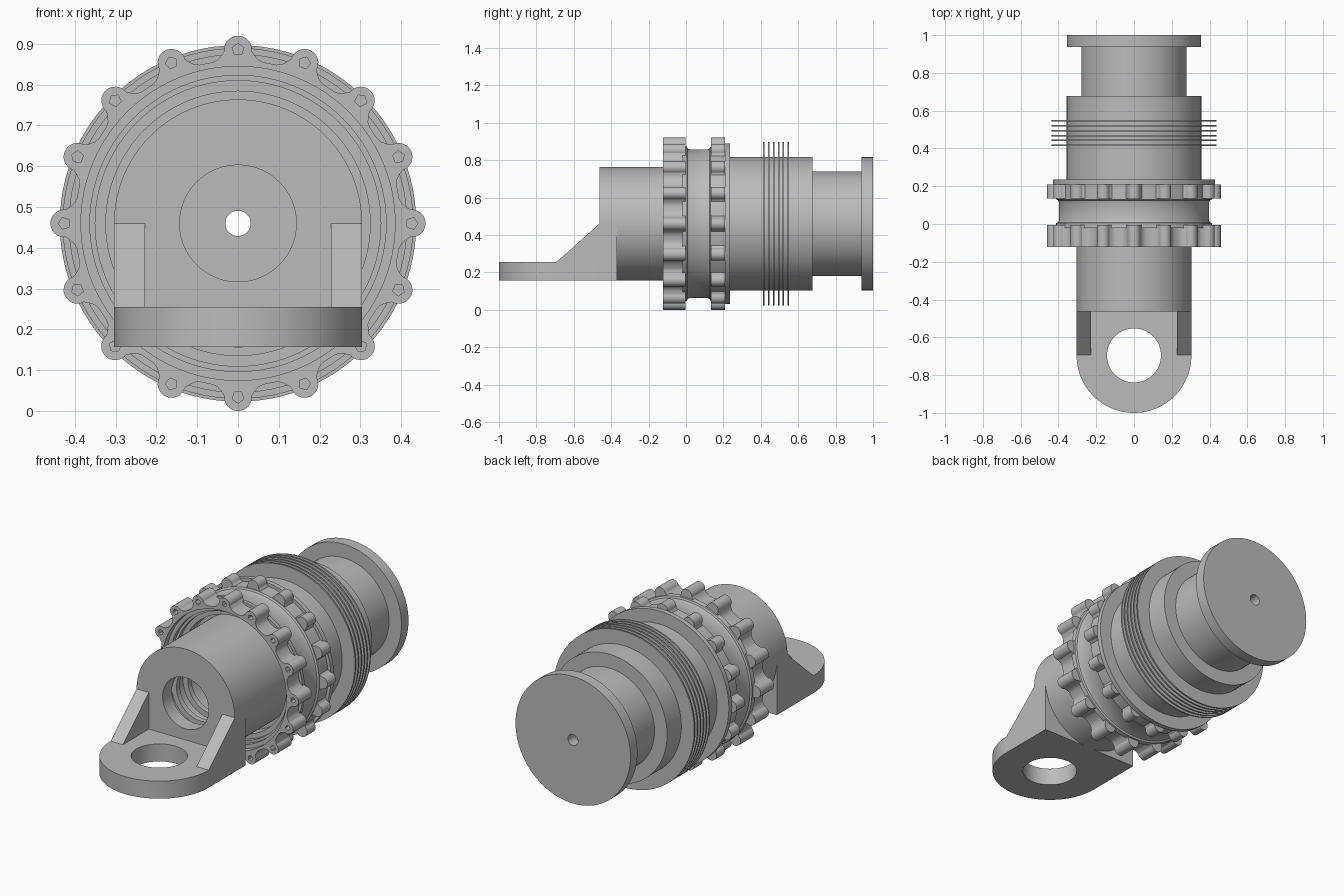
import bpy, bmesh
from math import sin, cos, pi, tau, radians
from mathutils import Vector, Matrix

if "Cube" in bpy.data.objects:
    bpy.data.objects.remove(bpy.data.objects["Cube"], do_unlink=True)

AXIS_Z = 0.46      # height of the main axis, which runs along y
SEG = 96
LOBES = 16

steel = bpy.data.materials.new("steel_grey")
steel.use_nodes = True
GREY = (0.5, 0.5, 0.5, 1)
steel.diffuse_color = GREY
steel.node_tree.nodes["Principled BSDF"].inputs["Base Color"].default_value = GREY


def finish(name, bm):
    bmesh.ops.recalc_face_normals(bm, faces=bm.faces)
    mesh = bpy.data.meshes.new(name)
    bm.to_mesh(mesh)
    bm.free()
    mesh.materials.append(steel)
    ob = bpy.data.objects.new(name, mesh)
    bpy.context.collection.objects.link(ob)
    return ob


def activate(ob):
    bpy.ops.object.select_all(action='DESELECT')
    ob.select_set(True)
    bpy.context.view_layer.objects.active = ob


def lathe(name, profile):
    """Revolve a closed (y, radius) profile about the main axis."""
    bm = bmesh.new()
    rings = []
    for i in range(SEG):
        a = tau * i / SEG
        rings.append([bm.verts.new((r * cos(a), y, AXIS_Z + r * sin(a))) for y, r in profile])
    n = len(profile)
    for i in range(SEG):
        p, q = rings[i], rings[(i + 1) % SEG]
        for j in range(n):
            k = (j + 1) % n
            bm.faces.new((p[j], p[k], q[k], q[j]))
    return finish(name, bm)


def prism(name, points, normal, lo, hi):
    """Extrude a 2D outline along x, y or z from lo to hi."""
    place = {'x': lambda u, v, d: (d, u, v),
             'y': lambda u, v, d: (u, d, v),
             'z': lambda u, v, d: (u, v, d)}[normal]
    bm = bmesh.new()
    a = [bm.verts.new(place(u, v, lo)) for u, v in points]
    b = [bm.verts.new(place(u, v, hi)) for u, v in points]
    bm.faces.new(a)
    bm.faces.new(b)
    for i in range(len(a)):
        k = (i + 1) % len(a)
        bm.faces.new((a[i], a[k], b[k], b[i]))
    return finish(name, bm)


def circle(cx, cy, r, n, start=0.0):
    return [(cx + r * cos(start + tau * i / n), cy + r * sin(start + tau * i / n)) for i in range(n)]


def cut(ob, cutter):
    mod = ob.modifiers.new("cut", 'BOOLEAN')
    mod.operation = 'DIFFERENCE'
    mod.solver = 'EXACT'
    mod.object = cutter
    activate(ob)
    bpy.ops.object.modifier_apply(modifier=mod.name)
    bpy.data.objects.remove(cutter, do_unlink=True)


def lobed_outline():
    """Scalloped ring outline with round bosses and hollow valleys."""
    pts = []
    for i in range(LOBES):
        a = tau * i / LOBES
        valley = [(0.155, 0.400), (0.125, 0.404), (0.100, 0.413)]
        local = [(r, -t) for t, r in valley]
        for j in range(13):
            t = radians(-96 + 16 * j)
            x, y = 0.426 + 0.034 * cos(t), 0.034 * sin(t)
            local.append((Vector((x, y)).length, Vector((1, 0)).angle_signed(Vector((x, y))) * -1))
        local += [(r, t) for t, r in reversed(valley)]
        pts += [(r * cos(a + t), AXIS_Z + r * sin(a + t)) for r, t in local]
    return pts


parts = []

# Main housing: groove, shoulder, body, neck and end disc, with a stepped bore
parts.append(lathe("housing", [
    (-0.02, 0.324), (-0.02, 0.415), (0.005, 0.412), (0.009, 0.402), (0.018, 0.398),
    (0.116, 0.398), (0.125, 0.402), (0.13, 0.412), (0.209, 0.412),
    (0.209, 0.43), (0.235, 0.43), (0.235, 0.357),
    (0.677, 0.357), (0.677, 0.279), (0.938, 0.279), (0.938, 0.356),
    (1.0, 0.356), (1.0, 0.031), (0.938, 0.031), (0.938, 0.2),
    (0.03, 0.2), (0.03, 0.324)]))

# Thin cooling fins
for i in range(6):
    y = 0.416 + 0.0262 * i
    parts.append(lathe(f"fin_{i + 1}", [(y - 0.004, 0.34), (y - 0.004, 0.437),
                                       (y + 0.004, 0.437), (y + 0.004, 0.34)]))

# Scalloped flanges
front_flange = prism("front_flange", lobed_outline(), 'y', -0.122, -0.004)
cut(front_flange, prism("recess_cutter", circle(0, AXIS_Z, 0.385, SEG), 'y', -0.2, 0.1))
rear_flange = prism("rear_flange", lobed_outline(), 'y', 0.134, 0.209)
cut(rear_flange, prism("core_cutter", circle(0, AXIS_Z, 0.37, SEG), 'y', 0.0, 0.4))
parts += [front_flange, rear_flange]

# Five-sided bolt sockets in the front flange
for i in range(LOBES):
    a = tau * i / LOBES
    cx, cz = 0.426 * cos(a), AXIS_Z + 0.426 * sin(a)
    cut(front_flange, prism("socket_cutter", circle(cx, cz, 0.015, 5, a), 'y', -0.2, -0.085))

# Stepped seat inside the front flange
parts.append(lathe("front_seat", [
    (-0.085, 0.39), (-0.085, 0.363), (-0.06, 0.363), (-0.06, 0.35),
    (-0.035, 0.35), (-0.035, 0.324), (-0.01, 0.324), (-0.01, 0.39)]))

# Front sleeve with its bore and inner ridges
parts.append(lathe("front_sleeve", [
    (-0.463, 0.143), (-0.463, 0.304), (0.06, 0.304), (0.06, 0.18),
    (-0.20, 0.18), (-0.20, 0.15), (-0.23, 0.15), (-0.23, 0.18),
    (-0.30, 0.18), (-0.30, 0.15), (-0.33, 0.15), (-0.33, 0.18),
    (-0.38, 0.18), (-0.38, 0.143)]))

# Mounting lug: round-ended plate with an eye
W, EYE_Y, LUG_Z = 0.304, -0.696, 0.157
BACK_Y = -0.37
end_arc = [(W * cos(pi + pi * i / 48), EYE_Y + W * sin(pi + pi * i / 48)) for i in range(49)]
lug = prism("lug_plate", end_arc + [(W, -0.45), (-W, -0.45)], 'z', LUG_Z, 0.255)
cut(lug, prism("eye_cutter", circle(0, EYE_Y, 0.143, 64), 'z', 0, 0.5))
parts.append(lug)

# Saddle joining the lug to the sleeve
saddle_arc = [(0.28 * cos(pi * i / 32), AXIS_Z - 0.28 * sin(pi * i / 32)) for i in range(33)]
parts.append(prism("lug_saddle", saddle_arc + [(-W, AXIS_Z), (-W, LUG_Z), (W, LUG_Z), (W, AXIS_Z)],
                   'y', -0.463, BACK_Y))

# Sloped gussets on both sides
for side, name in ((-1, "right_gusset"), (1, "left_gusset")):
    parts.append(prism(name, [(-0.45, AXIS_Z), (-0.463, AXIS_Z), (-0.693, 0.255), (-0.693, 0.2), (-0.45, 0.2)],
                       'x', *sorted((side * 0.228, side * W))))

for ob in parts:
    activate(ob)
    bpy.ops.object.shade_smooth_by_angle(angle=radians(30))
